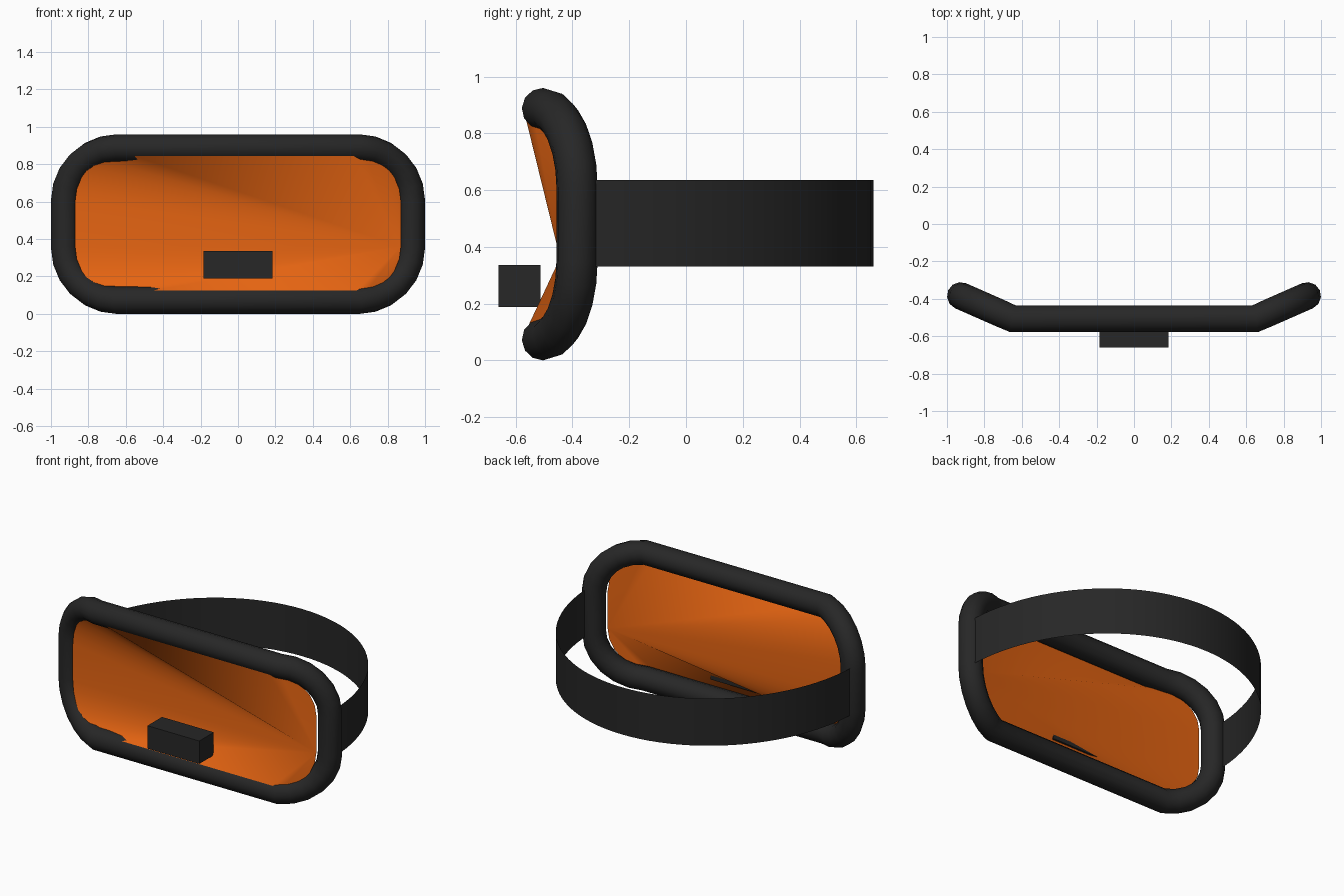
import bpy, bmesh, math

if "Cube" in bpy.data.objects:
    bpy.data.objects.remove(bpy.data.objects["Cube"])


def material(name, rgb):
    m = bpy.data.materials.new(name)
    m.diffuse_color = (*rgb, 1)
    m.use_nodes = True
    m.node_tree.nodes["Principled BSDF"].inputs["Base Color"].default_value = m.diffuse_color
    return m


BLACK = material("matte black", (0.02, 0.02, 0.02))
ORANGE = material("orange lens", (0.80, 0.13, 0.006))

RADIUS = 0.073        # frame tube radius
MID_Z = 0.48
HALF_W, HALF_H, CORNER = 0.927, 0.407, 0.28


def outline(scale=1.0, shift_y=0.0, steps=6):
    """Rounded rectangle whose ends sweep back, starting at the right side."""
    pts = []
    corners = ((1, 1), (-1, 1), (-1, -1), (1, -1))
    for q, (sx, sz) in enumerate(corners):
        for i in range(steps + 1):
            a = math.radians(90 * (q + i / steps))
            x = sx * (HALF_W - CORNER) + CORNER * math.cos(a)
            z = sz * (HALF_H - CORNER) + CORNER * math.sin(a)
            y = -0.507 + 0.44 * max(0, abs(x) - (HALF_W - CORNER))
            pts.append((x * scale, y + shift_y, MID_Z + z * scale))
    return pts


def mesh_object(name, verts, faces, mat, smooth=True):
    me = bpy.data.meshes.new(name)
    me.from_pydata(verts, [], faces)
    me.materials.append(mat)
    for p in me.polygons:
        p.use_smooth = smooth
    ob = bpy.data.objects.new(name, me)
    bpy.context.collection.objects.link(ob)
    return ob


# Frame: round tube along the outline
path = outline()
curve = bpy.data.curves.new("frame", "CURVE")
curve.dimensions = "3D"
curve.bevel_depth = RADIUS
curve.bevel_resolution = 4
spline = curve.splines.new("POLY")
spline.points.add(len(path) - 1)
for p, co in zip(spline.points, path):
    p.co = (*co, 1)
spline.use_cyclic_u = True
frame = bpy.data.objects.new("frame", curve)
bpy.context.collection.objects.link(frame)
curve.materials.append(BLACK)
bpy.context.view_layer.objects.active = frame
frame.select_set(True)
bpy.ops.object.convert(target="MESH")

# Lens: sheet fanned from the lower right side, just inside the frame
rim = outline(0.94, -0.06)
last = len(rim) - 1
mesh_object("lens", rim, [(last, i, i + 1) for i in range(last - 1)], ORANGE)

# Strap: thin half-ellipse band behind the frame
N = 48
verts = []
for i in range(N + 1):
    a = math.pi * i / N
    x, y = 0.95 * math.cos(a), -0.38 + 1.04 * math.sin(a)
    verts += [(x, y, 0.33), (x, y, 0.635)]
mesh_object("strap", verts,
            [(2 * i, 2 * i + 2, 2 * i + 3, 2 * i + 1) for i in range(N)], BLACK)

# Nose block on the front of the lens
bpy.ops.mesh.primitive_cube_add(size=1, location=(0, -0.586, 0.262))
nose = bpy.context.object
nose.name = "nose_block"
nose.scale = (0.37, 0.148, 0.148)
nose.data.materials.append(BLACK)
